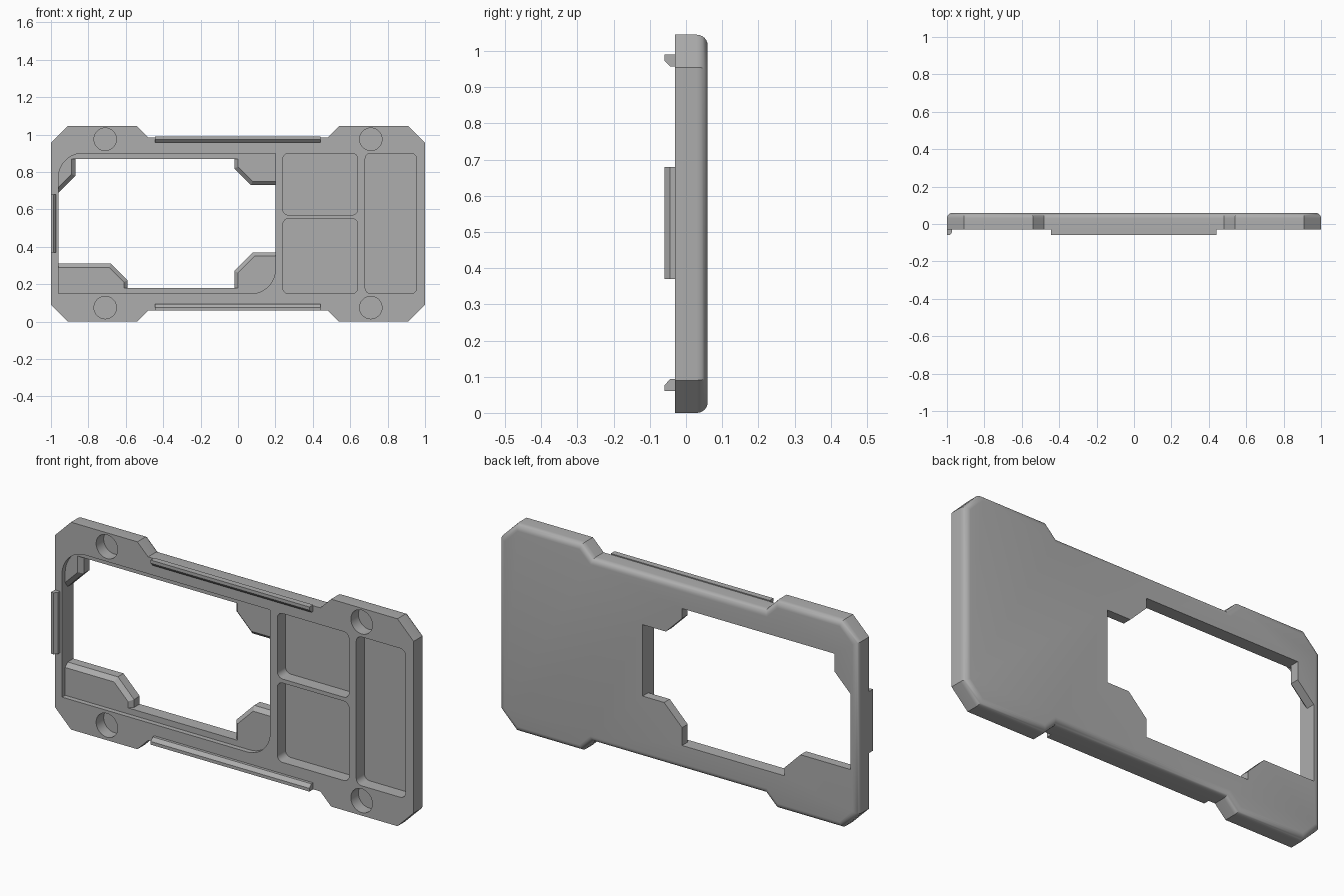
import bpy, bmesh
from math import cos, sin, pi, radians

cube = bpy.data.objects.get("Cube")
if cube:
    bpy.data.objects.remove(cube, do_unlink=True)

FRONT, BACK = -0.03, 0.06
LEDGE = -0.005

grey = bpy.data.materials.new("matte grey")
grey.use_nodes = True
COLOUR = (0.42, 0.42, 0.42, 1)
grey.diffuse_color = COLOUR
grey.node_tree.nodes["Principled BSDF"].inputs["Base Color"].default_value = COLOUR


def loft(name, sections, place=lambda u, v, w: (u, w, v), fillet=0):
    """Skin matching outlines; sections are (depth, [(u, v), ...])."""
    bm = bmesh.new()
    rings = [[bm.verts.new(place(u, v, w)) for u, v in pts] for w, pts in sections]
    n = len(rings[0])
    bm.faces.new(rings[0])
    cap = bm.faces.new(rings[-1])
    for a, b in zip(rings, rings[1:]):
        for i in range(n):
            j = (i + 1) % n
            bm.faces.new((a[i], a[j], b[j], b[i]))
    bmesh.ops.recalc_face_normals(bm, faces=bm.faces[:])
    if fillet:
        bmesh.ops.bevel(bm, geom=list(cap.edges), offset=fillet, segments=6,
                        profile=0.5, affect='EDGES')
    mesh = bpy.data.meshes.new(name)
    bm.to_mesh(mesh)
    bm.free()
    mesh.materials.append(grey)
    obj = bpy.data.objects.new(name, mesh)
    bpy.context.collection.objects.link(obj)
    return obj


def prism(name, pts, y0, y1, fillet=0):
    return loft(name, [(y0, pts), (y1, pts)], fillet=fillet)


def rounded_rect(x0, z0, x1, z1, radii, steps=8):
    """Corner radii run from lower left, anticlockwise."""
    pts = []
    corners = [(x0, z0, 1, 1), (x1, z0, -1, 1), (x1, z1, -1, -1), (x0, z1, 1, -1)]
    for k, ((x, z, sx, sz), r) in enumerate(zip(corners, radii)):
        if not r:
            pts.append((x, z))
            continue
        for i in range(steps + 1):
            a = pi + k * pi / 2 + i * pi / 2 / steps
            pts.append((x + sx * r + r * cos(a), z + sz * r + r * sin(a)))
    return pts


# Plate: one quarter of the outline mirrored both ways, rounded back rim
HEIGHT = 1.045
quarter = [(0.48, 0.06), (0.54, 0), (0.91, 0), (1, 0.09)]
right_half = quarter + [(x, HEIGHT - z) for x, z in reversed(quarter)]
outline = right_half + [(-x, z) for x, z in reversed(right_half)]
plate = prism("plate", outline, FRONT, BACK, fillet=0.03)

cutters = []

# Shallow recess around the window
recess = rounded_rect(-0.96, 0.15, 0.2, 0.9, (0, 0.13, 0, 0.13), 12)
cutters.append(prism("recess_cutter", recess, -0.1, LEDGE))

# Window with four chamfered corner tabs, wider at the front
wide = [(-0.96, 0.29), (-0.688, 0.29), (-0.61, 0.212), (-0.61, 0.18),
        (0, 0.18), (0, 0.262), (0.088, 0.35), (0.2, 0.35),
        (0.2, 0.75), (0.078, 0.75), (0, 0.828), (0, 0.87),
        (-0.89, 0.87), (-0.89, 0.788), (-0.96, 0.718)]
narrow = [(-0.96, 0.31), (-0.68, 0.31), (-0.59, 0.22), (-0.59, 0.18),
          (-0.02, 0.18), (-0.02, 0.27), (0.08, 0.37), (0.2, 0.37),
          (0.2, 0.73), (0.07, 0.73), (-0.02, 0.82), (-0.02, 0.87),
          (-0.87, 0.87), (-0.87, 0.78), (-0.96, 0.69)]
cutters.append(loft("window_cutter", [(LEDGE - 0.01, wide), (LEDGE, wide),
                                      (LEDGE + 0.02, narrow), (0.1, narrow)]))

# Three shallow trays
for box in ((0.24, 0.57, 0.64, 0.9), (0.24, 0.15, 0.64, 0.55), (0.68, 0.15, 0.955, 0.9)):
    cutters.append(prism("tray_cutter", rounded_rect(*box, (0.03,) * 4), -0.1, 0.035))

# Round blind holes in the corners
for x in (-0.71, 0.71):
    for z in (0.075, 0.975):
        ring = [(x + 0.06 * cos(i * pi / 18), z + 0.06 * sin(i * pi / 18)) for i in range(36)]
        cutters.append(prism("hole_cutter", ring, -0.1, 0.03))

bpy.context.view_layer.objects.active = plate
for cutter in cutters:
    cut = plate.modifiers.new("cut", 'BOOLEAN')
    cut.operation = 'DIFFERENCE'
    cut.solver = 'EXACT'
    cut.object = cutter
    bpy.ops.object.modifier_apply(modifier=cut.name)
    bpy.data.objects.remove(cutter, do_unlink=True)

bpy.ops.object.select_all(action='DESELECT')
plate.select_set(True)
bpy.ops.object.shade_smooth_by_angle(angle=radians(30))

# Clip rails: (distance in from the edge, y) with a chamfered inner lip
rail = [(0, FRONT), (0, -0.06), (0.016, -0.06), (0.033, -0.044), (0.033, FRONT)]


def clip(name, start, end, place):
    loft(name, [(start, rail), (end, rail)], place)


clip("top_clip", -0.445, 0.44, lambda d, y, s: (s, y, HEIGHT - 0.06 - d + 0.005))
clip("bottom_clip", -0.445, 0.44, lambda d, y, s: (s, y, 0.06 + d))
clip("side_clip", 0.37, 0.68, lambda d, y, s: (-1 + d * 0.85, y, s))
